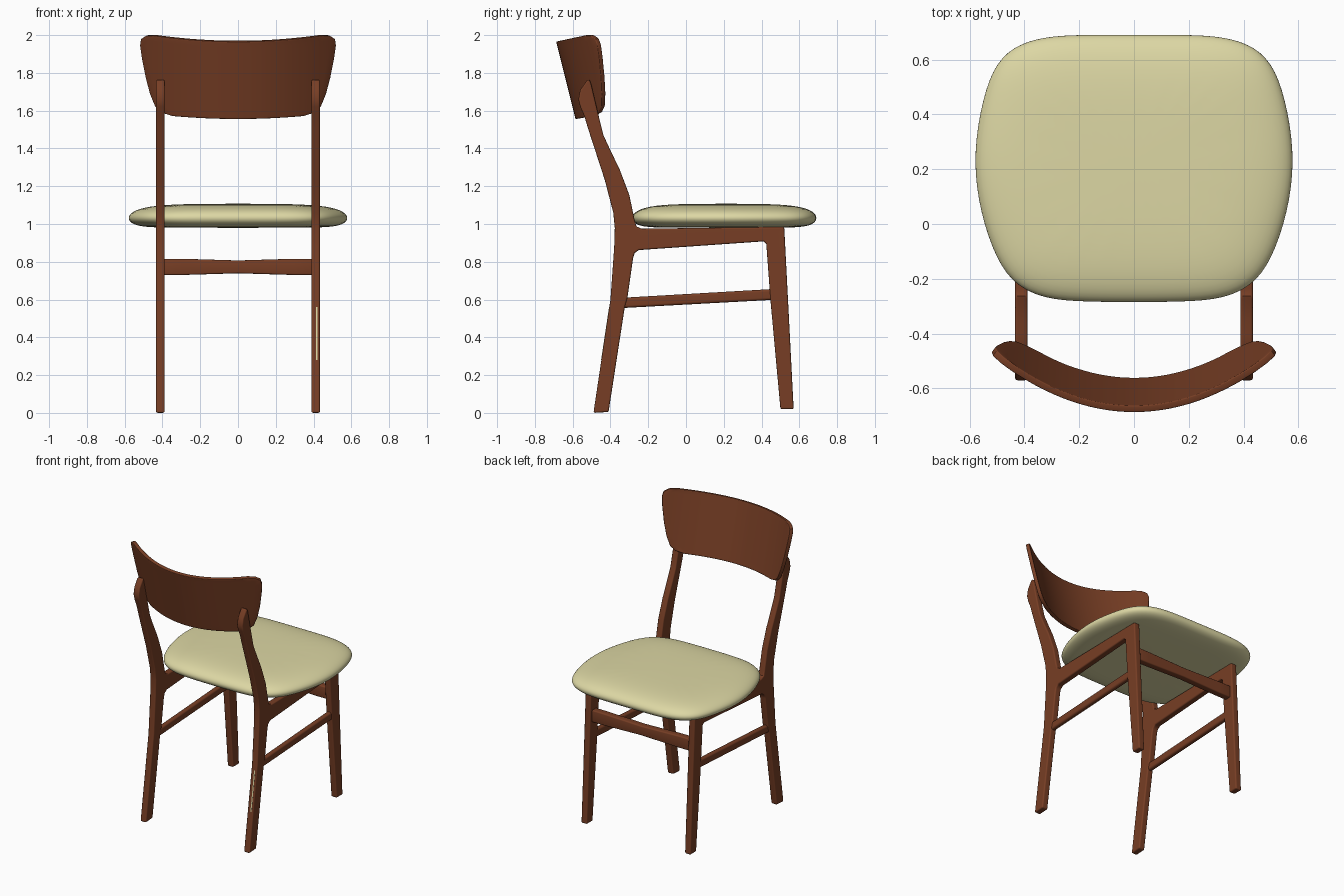
import bpy, bmesh
from mathutils import Vector

cube = bpy.data.objects.get("Cube")
if cube:
    bpy.data.objects.remove(cube, do_unlink=True)


def material(name, rgb):
    m = bpy.data.materials.new(name)
    m.use_nodes = True
    m.diffuse_color = (*rgb, 1)
    m.node_tree.nodes["Principled BSDF"].inputs["Base Color"].default_value = (*rgb, 1)
    return m


wood = material("brown wood", (0.185, 0.048, 0.018))
cream = material("cream upholstery", (0.72, 0.68, 0.37))


def finish(name, bm, mat, angle=0.7):
    bmesh.ops.recalc_face_normals(bm, faces=bm.faces[:])
    me = bpy.data.meshes.new(name)
    bm.to_mesh(me)
    bm.free()
    me.materials.append(mat)
    ob = bpy.data.objects.new(name, me)
    bpy.context.collection.objects.link(ob)
    bpy.ops.object.select_all(action="DESELECT")
    ob.select_set(True)
    bpy.context.view_layer.objects.active = ob
    bpy.ops.object.shade_smooth_by_angle(angle=angle)
    return ob


def loft(bm, rings):
    """Skin closed rings of points and cap both ends."""
    loops = [[bm.verts.new(p) for p in ring] for ring in rings]
    n = len(loops[0])
    for a, b in zip(loops, loops[1:]):
        for i in range(n):
            j = (i + 1) % n
            bm.faces.new((a[i], a[j], b[j], b[i]))
    bm.faces.new(loops[0])
    bm.faces.new(loops[-1])


def round_edges(bm, width, min_angle=0.9):
    bmesh.ops.recalc_face_normals(bm, faces=bm.faces[:])
    edges = [e for e in bm.edges if e.calc_face_angle(0) > min_angle]
    bmesh.ops.bevel(bm, geom=edges, offset=width, segments=3, profile=0.5,
                    affect="EDGES", clamp_overlap=True)


def slab(name, profile, x0, x1, width):
    """Side profile in (y, z) extruded along x with rounded edges."""
    bm = bmesh.new()
    loft(bm, [[(x, y, z) for y, z in profile] for x in (x0, x1)])
    round_edges(bm, width)
    ob = finish(name, bm, wood)
    ob.modifiers.new("even shading", "WEIGHTED_NORMAL").keep_sharp = True


# Side frames: back post, seat rail and front leg in one silhouette
frame = [
    (-.49, 0), (-.41, .005), (-.325, .555), (-.31, .61), (-.28, .82),
    (-.272, .846), (-.25, .862), (.41, .908), (.425, .895), (.447, .598),
    (.5, .02), (.57, .02), (.52, .985), (-.235, .975), (-.262, .987),
    (-.272, 1.02), (-.30, 1.153), (-.35, 1.286), (-.40, 1.39), (-.437, 1.47),
    (-.457, 1.55), (-.502, 1.74), (-.511, 1.765), (-.525, 1.76), (-.56, 1.71),
    (-.57, 1.66), (-.56, 1.62), (-.538, 1.57), (-.52, 1.51), (-.43, 1.233),
    (-.385, 1.06), (-.377, .98), (-.38, .88), (-.4, .6)]
side_rung = [(-.34, .555), (.47, .599), (.465, .656), (-.33, .61)]
for side, s in (("left", 1), ("right", -1)):
    slab(side + "_frame", frame, s * .388, s * .434, .009)
    slab(side + "_rung", side_rung, s * .393, s * .429, .013)

# Front crossbar, waisted in the middle
bm = bmesh.new()
rings = []
for i in range(9):
    x = -.4 + .1 * i
    h = .034 + .009 * min(1, abs(x) / .3)
    rings.append([(x, .485 + dy * .025, .773 + dz * h)
                  for dy, dz in ((-1, -1), (1, -1), (1, 1), (-1, 1))])
loft(bm, rings)
round_edges(bm, .008)
finish("front_crossbar", bm, wood)

# Backrest: thin bowed panel, leaning back, with rounded ends
rows = [(0, .35), (.03, .405), (.1, .44), (.25, .467), (.45, .49),
        (.7, .511), (.85, .52), (.93, .515), (.98, .49), (1, .45)]
COLS = 28
bm = bmesh.new()
grid = []
for t, half in rows:
    line = []
    for i in range(COLS + 1):
        x = half * (2 * i / COLS - 1)
        low, high = 1.555 + .13 * x * x, 1.965 + .16 * x * x
        z = low + (high - low) * t
        y = -.687 + .79 * x * x + .25 * (1.965 - z)
        line.append((x, y, z))
    grid.append(line)
back = [[bm.verts.new(p) for p in line] for line in grid]
for a, b in zip(back, back[1:]):
    for i in range(COLS):
        bm.faces.new((a[i], a[i + 1], b[i + 1], b[i]))
bm.normal_update()
rim = [e for e in bm.edges if e.is_boundary]
front = {v: bm.verts.new(v.co - v.normal * .025 * (1 if v.normal.y < 0 else -1))
         for v in bm.verts[:]}
for f in bm.faces[:]:
    bm.faces.new([front[v] for v in reversed(f.verts)])
for e in rim:
    a, b = e.verts
    bm.faces.new((a, b, front[b], front[a]))
round_edges(bm, .004, 1.2)
finish("backrest", bm, wood)

# Seat cushion: rounded outline stacked in rings and subdivided
half = [(0, .69), (.17, .69), (.3, .687), (.42, .66), (.505, .59), (.552, .46),
        (.585, .27), (.572, .09), (.52, -.09), (.45, -.215), (.33, -.275),
        (.17, -.284), (0, -.285)]
outline = half + [(-x, y) for x, y in half[-2:0:-1]]
centre = Vector((0, .2))
rings = []
for scale, z in ((.55, .98), (.82, .982), (.95, .996), (1, 1.028),
                 (.965, 1.065), (.82, 1.094), (.5, 1.108)):
    ring = [centre + (Vector(p) - centre) * scale * 1.014 for p in outline]
    rings.append([(p.x, p.y, z) for p in ring])
bm = bmesh.new()
loft(bm, rings)
seat = finish("seat_cushion", bm, cream, 3.1)
seat.modifiers.new("soft", "SUBSURF").levels = 2
seat.modifiers["soft"].render_levels = 2

# Pale worn strip down the back of the left rear leg
bm = bmesh.new()
loft(bm, [[(x, -.49 + .15 * z + dy, z) for x, dy in
           ((.413, -.0015), (.421, -.0015), (.421, .004), (.413, .004))]
          for z in (.28, .56)])
finish("left_leg_worn_strip", bm, cream)
